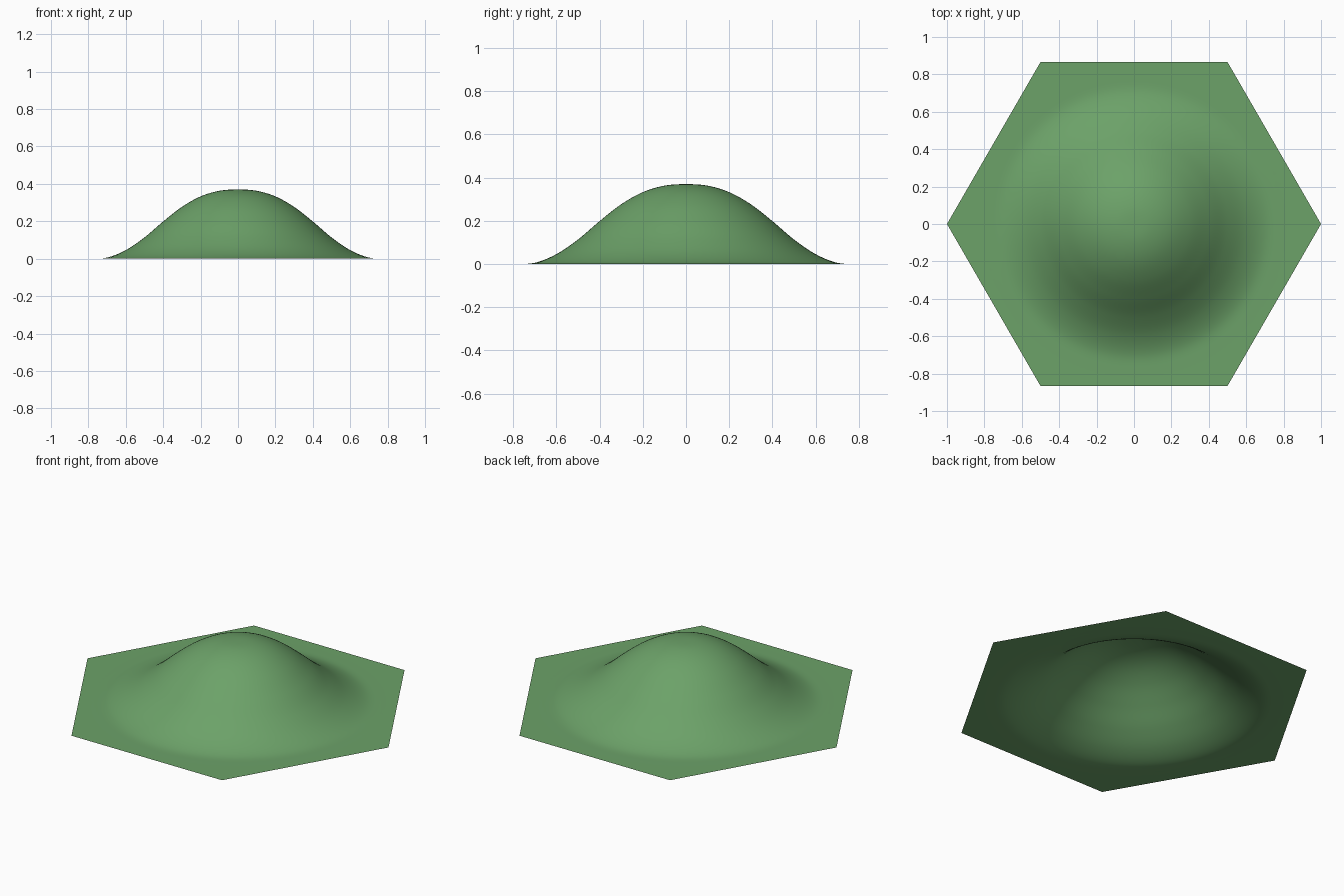
import bpy, bmesh, math
from mathutils import Matrix

if "Cube" in bpy.data.objects:
    bpy.data.objects.remove(bpy.data.objects["Cube"])

# Radial height profile of the mound: (radius, height)
PROFILE = [(0, .37), (.1, .363), (.2, .333), (.3, .277), (.4, .199),
           (.5, .114), (.6, .046), (.7, .006), (.8, 0), (.9, 0), (1.0, 0)]


def height(r):
    """Smooth cubic interpolation through the evenly spaced profile."""
    t = r * 10
    i = min(int(t), 9)
    t -= i
    a, b, c, d = (PROFILE[min(abs(k), 10)][1] for k in range(i - 1, i + 3))
    z = b + .5 * t * (c - a + t * (2 * a - 5 * b + 4 * c - d + t * (3 * (b - c) + d - a)))
    return max(z, 0)


# Hexagonal sheet: six-triangle fan, repeatedly subdivided
bm = bmesh.new()
bmesh.ops.create_circle(bm, segments=6, radius=1, cap_ends=True, cap_tris=True,
                        matrix=Matrix.Rotation(math.radians(30), 4, 'Z'))
bmesh.ops.remove_doubles(bm, verts=bm.verts[:], dist=1e-5)
for _ in range(6):
    bmesh.ops.subdivide_edges(bm, edges=bm.edges[:], cuts=1, use_grid_fill=True)

# Raise the round mound in the middle
for v in bm.verts:
    v.co.z = height(v.co.xy.length)
bm.normal_update()
if sum(f.normal.z for f in bm.faces) < 0:
    bmesh.ops.reverse_faces(bm, faces=bm.faces[:])
for f in bm.faces:
    f.smooth = True

mesh = bpy.data.meshes.new("hexagon_mound")
bm.to_mesh(mesh)
bm.free()
mound = bpy.data.objects.new("hexagon_mound", mesh)
bpy.context.collection.objects.link(mound)

# Green surface
green = bpy.data.materials.new("green")
green.diffuse_color = (.15, .36, .14, 1)
green.use_nodes = True
green.node_tree.nodes["Principled BSDF"].inputs["Base Color"].default_value = green.diffuse_color
mesh.materials.append(green)
